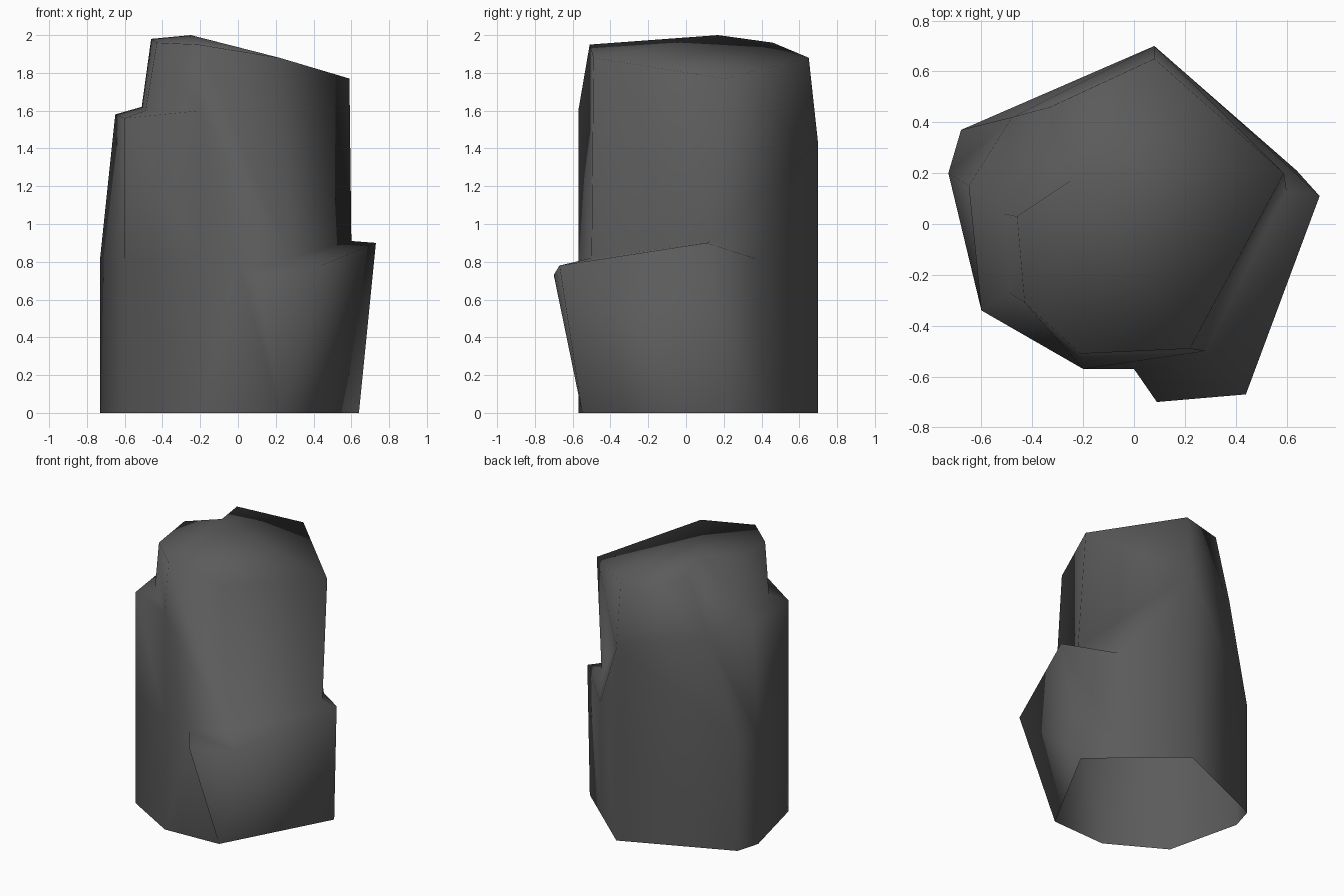
import bpy, bmesh

if "Cube" in bpy.data.objects:
    bpy.data.objects.remove(bpy.data.objects["Cube"])

stone = bpy.data.materials.new("dark grey stone")
stone.diffuse_color = (0.105, 0.105, 0.105, 1)
stone.use_nodes = True
stone.node_tree.nodes["Principled BSDF"].inputs["Base Color"].default_value = stone.diffuse_color


def at(z, pts):
    return [(x, y, z) for x, y in pts]


# Shared corners, listed clockwise from the back corner
left_side = [(-.20, -.57), (-.60, -.34), (-.73, .20), (-.68, .37), (-.68, .37)]
back = (.08, .70, 1.42)
brow = (-.20, -.57, 1.60)
ledge_back, ledge_front = (.43, .39, .81), (0, -.57, .78)
step_right, step_front = (.60, .13, .91), (.28, -.50, .82)
notch = (-.48, .42, 1.55)
neck = [back, back, step_right, step_front, brow, brow, brow]
front_top = (-.21, -.51, 1.95)

rings = [
    # foot
    at(0, [(.08, .70), (.40, .42), (.64, .21), (.23, -.55), (.23, -.55), (-.20, -.57)]
       + left_side),
    # outer rim of the low ledge
    [(.08, .70, .82), ledge_back, (.73, .11, .90), (.44, -.67, .78), (.09, -.70, .73),
     ledge_front] + at(.82, left_side),
    # inner line of the low ledge
    [(.08, .70, .82), ledge_back, step_right, step_front, ledge_front, ledge_front]
    + at(.82, left_side),
    # outer rim and inner line of the left shoulder
    neck + [(-.60, -.34, 1.56), (-.65, .15, 1.58), notch, notch],
    neck + [(-.49, -.27, 1.60), (-.51, .04, 1.62), notch, notch],
    # sloping top
    [(.08, .65, 1.88), (.08, .65, 1.88), (.59, .20, 1.77), (.22, -.49, 1.88),
     front_top, front_top, front_top, (-.43, -.31, 1.96), (-.46, .03, 1.98),
     (-.25, .17, 2.0), (-.33, .46, 1.96)],
]

# Loft the rings; repeated corners share a vertex so rims can run out to nothing
bm = bmesh.new()
verts = {}


def vert(p):
    if p not in verts:
        verts[p] = bm.verts.new(p)
    return verts[p]


def face(*pts):
    unique = list(dict.fromkeys(pts))
    if len(unique) > 2:
        bm.faces.new([vert(p) for p in unique])


n = len(rings[0])
for a, b in zip(rings, rings[1:]):
    for i in range(n):
        j = (i + 1) % n
        if (a[i], a[j]) != (b[i], b[j]):
            face(a[i], a[j], b[j], b[i])

# Top fans out from the notch; the underside stays open
top = rings[-1]
for k in range(n - 2):
    face(top[9], top[(10 + k) % n], top[(11 + k) % n])

bmesh.ops.recalc_face_normals(bm, faces=bm.faces)
if sum(f.normal.z * f.calc_area() for f in bm.faces) < 0:
    bmesh.ops.reverse_faces(bm, faces=bm.faces)
for f in bm.faces:
    f.smooth = True

mesh = bpy.data.meshes.new("stone_pillar")
bm.to_mesh(mesh)
bm.free()
mesh.materials.append(stone)
pillar = bpy.data.objects.new("stone_pillar", mesh)
bpy.context.collection.objects.link(pillar)
